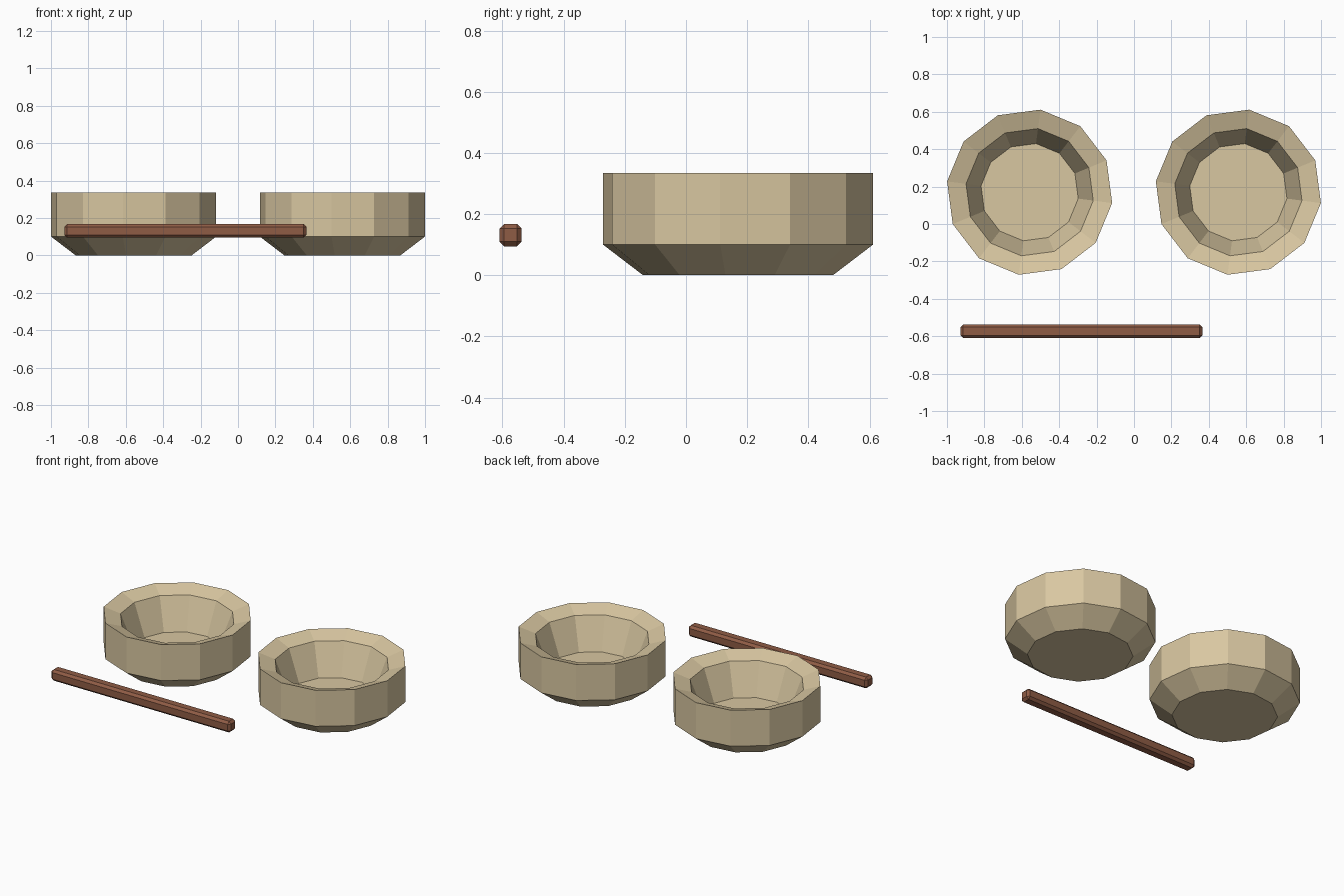
import bpy, bmesh, math

if "Cube" in bpy.data.objects:
    bpy.data.objects.remove(bpy.data.objects["Cube"])


def material(name, rgb):
    m = bpy.data.materials.new(name)
    m.diffuse_color = (*rgb, 1)
    m.use_nodes = True
    m.node_tree.nodes["Principled BSDF"].inputs["Base Color"].default_value = m.diffuse_color
    return m


TAN = material("tan_ceramic", (0.69, 0.57, 0.355))
BROWN = material("brown_wood", (0.275, 0.107, 0.06))


def finish(bm, name, mat, location):
    bmesh.ops.recalc_face_normals(bm, faces=bm.faces)
    mesh = bpy.data.meshes.new(name)
    bm.to_mesh(mesh)
    bm.free()
    mesh.materials.append(mat)
    obj = bpy.data.objects.new(name, mesh)
    obj.location = location
    bpy.context.collection.objects.link(obj)
    return obj


# Bowls: 12-sided lathe of (radius, height), with sloped rim and capped floors
PROFILE = [(0.313, 0), (0.445, 0.10), (0.445, 0.335), (0.343, 0.30), (0.262, 0.095)]
SIDES = 12


def bowl(name, x):
    bm = bmesh.new()
    rings = []
    for r, z in PROFILE:
        angles = [math.radians(30 * i - 7.5) for i in range(SIDES)]
        rings.append([bm.verts.new((r * math.cos(a), r * math.sin(a), z)) for a in angles])
    for low, high in zip(rings, rings[1:]):
        for i in range(SIDES):
            j = (i + 1) % SIDES
            bm.faces.new((low[i], low[j], high[j], high[i]))
    bm.faces.new(rings[0])
    bm.faces.new(rings[-1])
    finish(bm, name, TAN, (x, 0.17, 0))


bowl("left_bowl", -0.558)
bowl("right_bowl", 0.558)

# Rolling stick: long box with every edge chamfered
bm = bmesh.new()
bmesh.ops.create_cube(bm, size=1)
bmesh.ops.scale(bm, vec=(1.295, 0.073, 0.073), verts=bm.verts)
bmesh.ops.bevel(bm, geom=bm.edges[:], offset=0.015, segments=1, affect='EDGES')
finish(bm, "stick", BROWN, (-0.281, -0.5735, 0.131))
